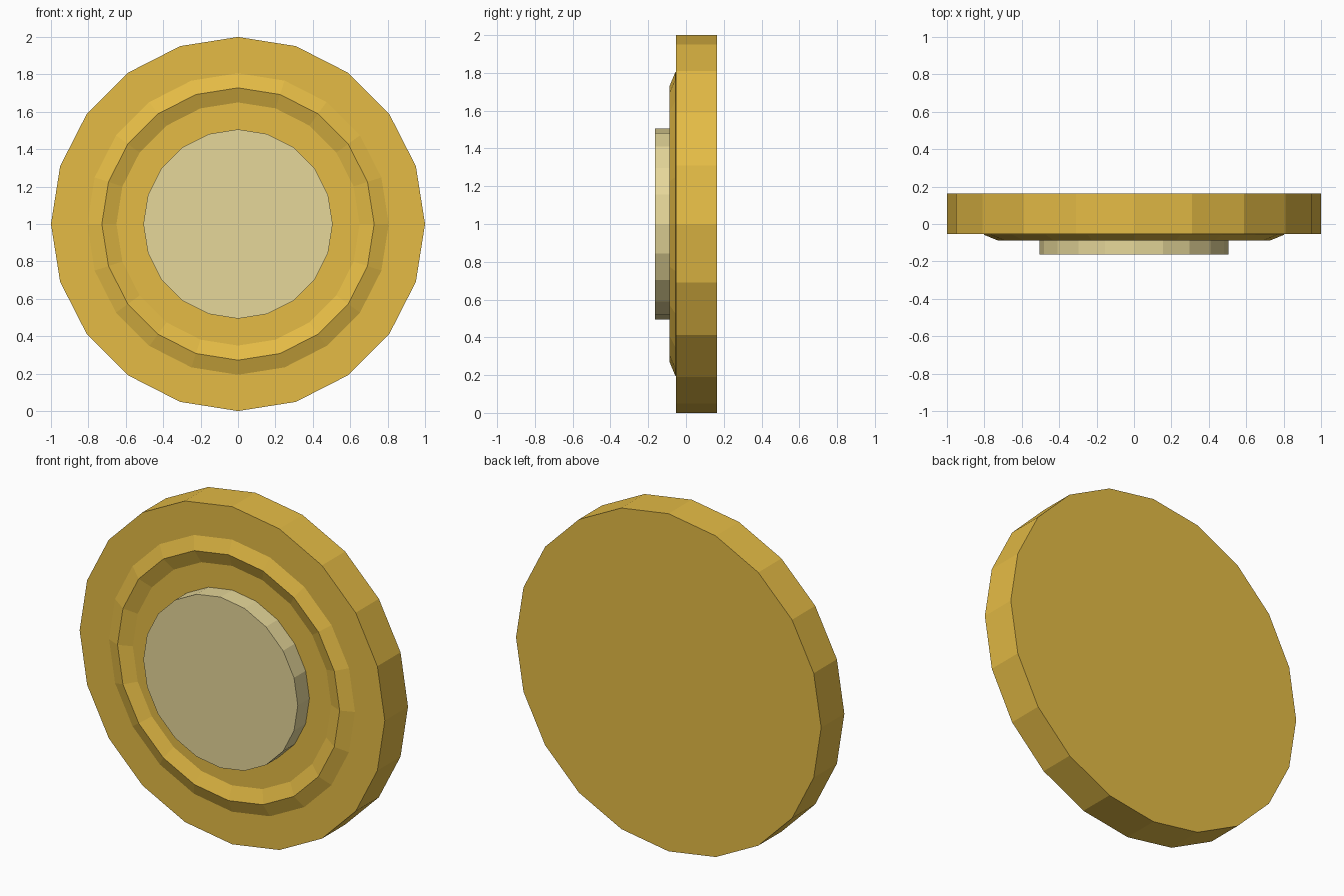
import bpy, math

if "Cube" in bpy.data.objects:
    bpy.data.objects.remove(bpy.data.objects["Cube"])

SIDES = 20
CENTRE_Z = 1.0


def material(name, rgb):
    m = bpy.data.materials.new(name)
    m.diffuse_color = (*rgb, 1)
    m.use_nodes = True
    m.node_tree.nodes["Principled BSDF"].inputs["Base Color"].default_value = m.diffuse_color
    return m


def lathe(name, profile, mat, ring=False):
    """Spin (radius, y) points about the front-back axis, as a closed ring or a capped solid."""
    verts, faces = [], []
    n = len(profile)
    for i in range(SIDES):
        a = 2 * math.pi * i / SIDES
        verts += [(r * math.cos(a), y, r * math.sin(a)) for r, y in profile]
    for i in range(SIDES):
        j = (i + 1) % SIDES
        for k in range(n if ring else n - 1):
            l = (k + 1) % n
            faces.append((i * n + k, i * n + l, j * n + l, j * n + k))
    if not ring:
        faces.append([i * n for i in range(SIDES)])
        faces.append([i * n + n - 1 for i in reversed(range(SIDES))])
    me = bpy.data.meshes.new(name)
    me.from_pydata(verts, [], faces)
    me.materials.append(mat)
    ob = bpy.data.objects.new(name, me)
    ob.location.z = CENTRE_Z
    bpy.context.collection.objects.link(ob)
    return ob


gold = material("gold", (0.78, 0.50, 0.06))
cream = material("cream", (0.79, 0.68, 0.32))

# Thick backing disc
lathe("disc", [(1.0, -0.054), (1.0, 0.163)], gold)

# Raised ring: diamond section half sunk into the disc
lathe("raised_ring", [(0.728, -0.088), (0.806, -0.056), (0.728, -0.024), (0.650, -0.056)], gold, ring=True)

# Centre button
lathe("centre_button", [(0.506, -0.163), (0.506, -0.02)], cream)
